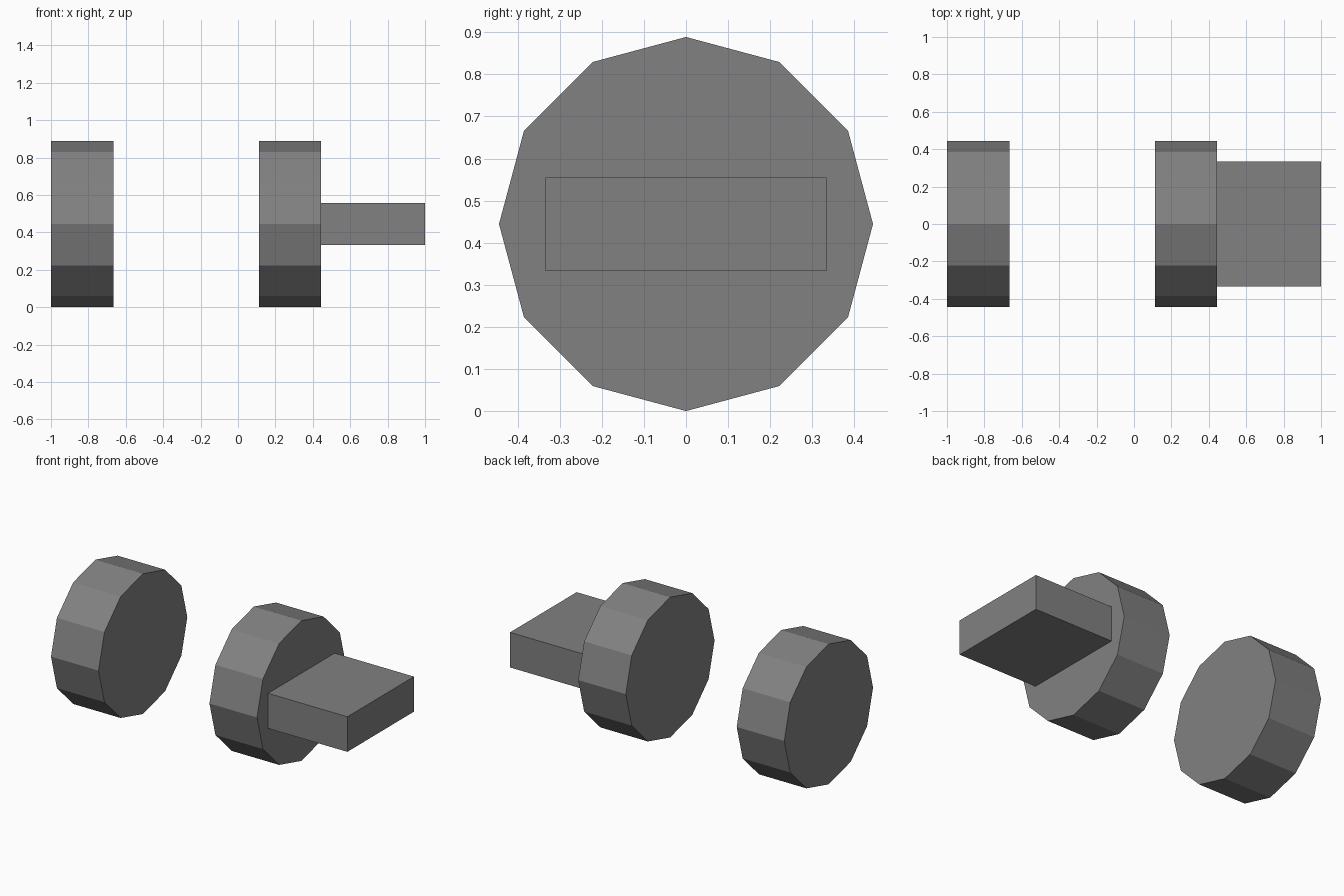
import bpy, math

if "Cube" in bpy.data.objects:
    bpy.data.objects.remove(bpy.data.objects["Cube"])

U = 1 / 9          # model grid unit
R = 4 * U          # disc radius, also the axis height

dark = bpy.data.materials.new("dark_grey")
dark.diffuse_color = (0.22, 0.22, 0.22, 1)
dark.use_nodes = True
dark.node_tree.nodes["Principled BSDF"].inputs["Base Color"].default_value = dark.diffuse_color


def disc(name, x0, x1):
    """Twelve-sided disc lying along the x axis."""
    bpy.ops.mesh.primitive_cylinder_add(
        vertices=12, radius=R, depth=x1 - x0,
        location=((x0 + x1) / 2, 0, R), rotation=(0, math.pi / 2, 0))
    ob = bpy.context.object
    ob.name = name
    ob.data.materials.append(dark)


def box(name, x0, x1, width, height):
    """Block centred on the disc axis."""
    bpy.ops.mesh.primitive_cube_add(size=1, location=((x0 + x1) / 2, 0, R))
    ob = bpy.context.object
    ob.name = name
    ob.scale = (x1 - x0, width, height)
    bpy.ops.object.transform_apply(location=False, rotation=False, scale=True)
    ob.data.materials.append(dark)


# Two separate discs and the flat tongue on the right one
disc("left_disc", -9 * U, -6 * U)
disc("right_disc", 1 * U, 4 * U)
box("tongue", 4 * U, 9 * U, 6 * U, 2 * U)
